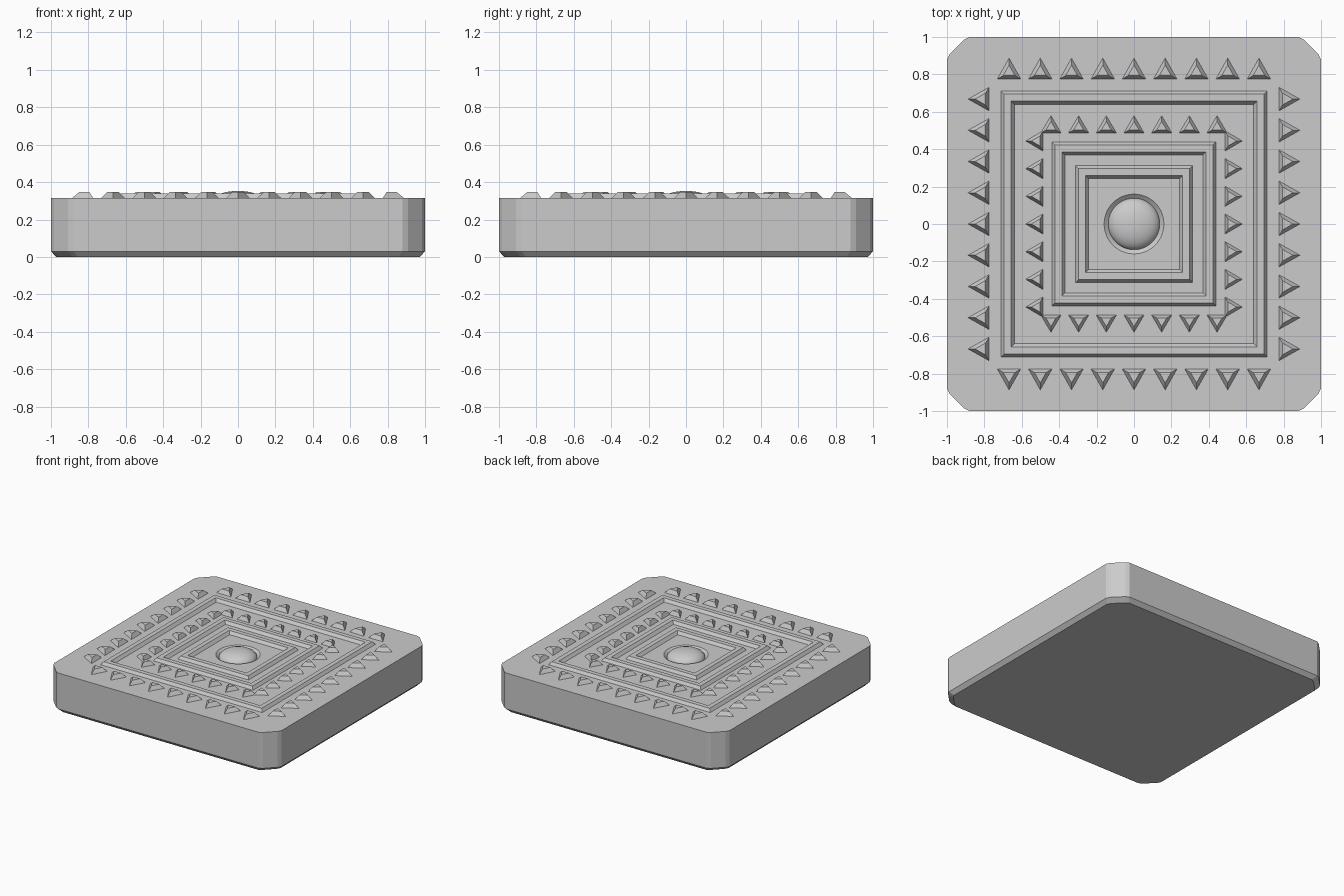
import bpy
import bmesh
from math import sin, cos, pi

cube = bpy.data.objects.get("Cube")
if cube:
    bpy.data.objects.remove(cube)

stone = bpy.data.materials.new("grey stone")
stone.use_nodes = True
stone.diffuse_color = (0.6, 0.6, 0.6, 1)
stone.node_tree.nodes["Principled BSDF"].inputs["Base Color"].default_value = (0.6, 0.6, 0.6, 1)

TOP = 0.315      # upper surface of the slab
SUNK = 0.31      # hidden foot of the raised details


def loft(name, plan, profile, closed=False):
    """Stack scaled copies of a plan outline; profile holds (scale, z) pairs."""
    bm = bmesh.new()
    loops = [[bm.verts.new((x * s, y * s, z)) for x, y in plan] for s, z in profile]
    pairs = list(zip(loops, loops[1:]))
    if closed:
        pairs.append((loops[-1], loops[0]))
    else:
        bm.faces.new(loops[0])
        bm.faces.new(loops[-1])
    n = len(plan)
    for a, b in pairs:
        for i in range(n):
            j = (i + 1) % n
            bm.faces.new((a[i], a[j], b[j], b[i]))
    bmesh.ops.recalc_face_normals(bm, faces=bm.faces)
    mesh = bpy.data.meshes.new(name)
    bm.to_mesh(mesh)
    bm.free()
    mesh.materials.append(stone)
    obj = bpy.data.objects.new(name, mesh)
    bpy.context.collection.objects.link(obj)
    return obj


def turn(points, quarter):
    for _ in range(quarter):
        points = [(-y, x) for x, y in points]
    return points


square = [(1, 1), (-1, 1), (-1, -1), (1, -1)]
circle = [(cos(a * pi / 24), sin(a * pi / 24)) for a in range(48)]
corner = [(1, 0.88), (0.985, 0.908), (0.908, 0.985), (0.88, 1)]
outline = [p for q in range(4) for p in turn(corner, q)]

# Slab with cut corners and a chamfered foot
slab = loft("slab", outline, [(0.972, 0), (1, 0.03), (1, TOP)])

# Round dish sunk into the middle of the slab
cutter = loft("dish_cutter", circle, [(0.13, 0.29), (0.16, TOP), (0.16, 0.4)])
cutter.hide_render = True
cutter.hide_viewport = True
cut = slab.modifiers.new("dish", "BOOLEAN")
cut.operation = "DIFFERENCE"
cut.object = cutter

# Central boss
boss = loft("boss", circle, [(0.14, 0.285), (0.136, 0.305), (0.122, 0.322), (0.1, 0.335),
                             (0.07, 0.346), (0.035, 0.351), (0.01, 0.352)])
bpy.context.view_layer.objects.active = boss
boss.select_set(True)
bpy.ops.object.shade_smooth_by_angle()

# Raised square frames
for name, size in (("outer_frame", 0.71), ("middle_frame", 0.438), ("inner_frame", 0.312)):
    loft(name, square, [(size, SUNK), (size, TOP), (size - 0.016, 0.338), (size - 0.052, 0.338),
                        (size - 0.07, TOP), (size - 0.07, SUNK)], closed=True)

# Rows of flat-topped triangular studs pointing outward on all four sides
for row, count, step, base, length, half in (("outer", 9, 0.167, 0.775, 0.112, 0.063),
                                             ("inner", 7, 0.148, 0.487, 0.092, 0.054)):
    triangle = [(-half, -length / 3), (half, -length / 3), (0, length * 2 / 3)]
    for side, quarter in (("back", 0), ("right", 1), ("front", 2), ("left", 3)):
        for i in range(count):
            spot = ((i - (count - 1) / 2) * step, base + length / 3)
            stud = loft(f"{row}_{side}_stud_{i + 1}", turn(triangle, quarter),
                        [(1, SUNK), (1, TOP), (0.5, 0.346)])
            stud.location.xy = turn([spot], quarter)[0]
